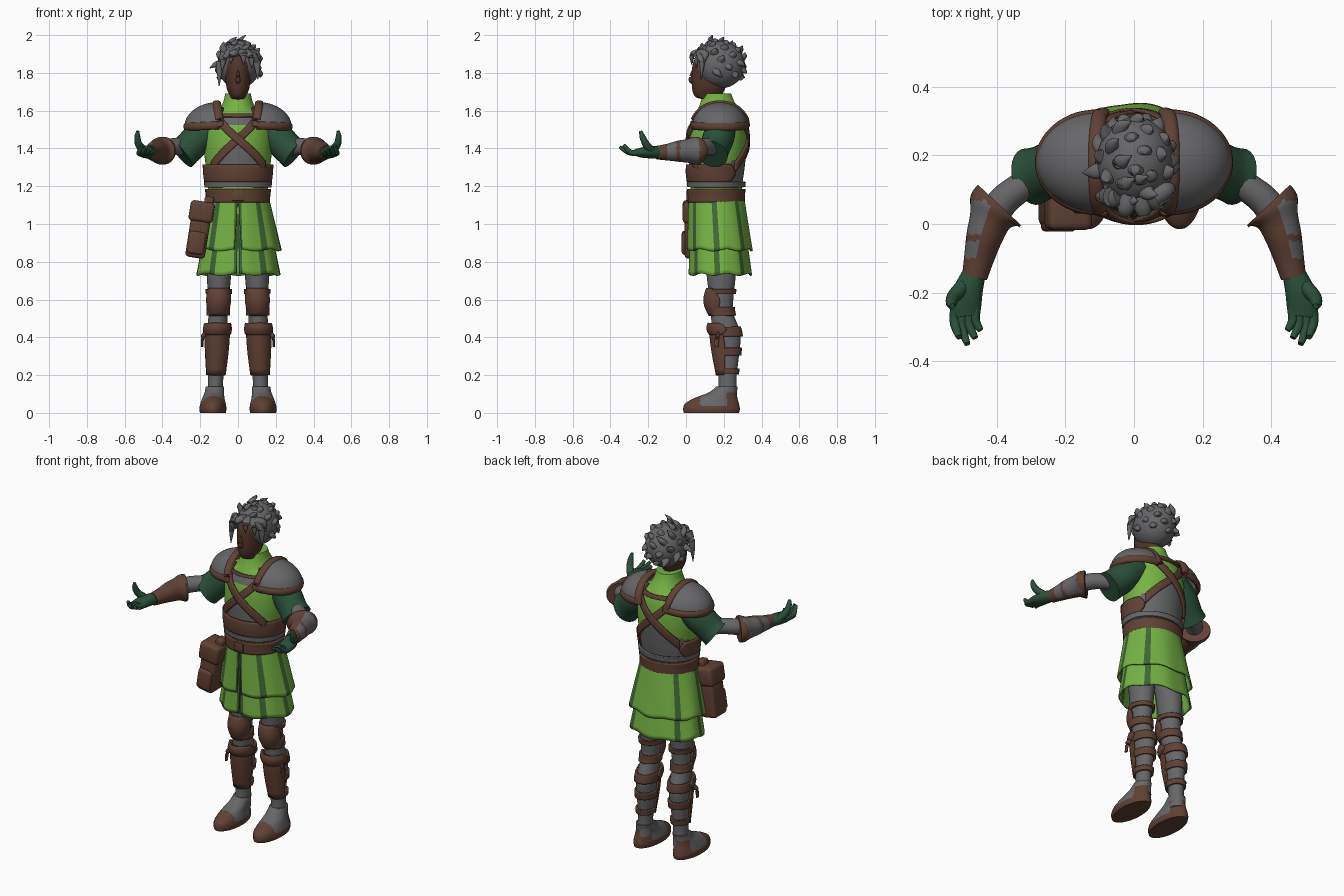
import bpy, bmesh, math, random
from mathutils import Vector as V, Matrix

if "Cube" in bpy.data.objects:
    bpy.data.objects.remove(bpy.data.objects["Cube"])
random.seed(4)
pi = math.pi

def mat(name, c):
    m = bpy.data.materials.new(name)
    m.diffuse_color = (*c, 1)
    m.use_nodes = True
    m.node_tree.nodes["Principled BSDF"].inputs["Base Color"].default_value = m.diffuse_color
    return m

GREY = mat("iron grey", (0.135, 0.135, 0.142))
BROWN = mat("leather brown", (0.118, 0.053, 0.034))
SKIN = mat("dark skin", (0.085, 0.035, 0.023))
GREEN = mat("light green", (0.18, 0.45, 0.058))
DARK = mat("dark green", (0.023, 0.08, 0.042))
STRIPE = mat("stripe green", (0.05, 0.14, 0.036))

def finish(name, bm, mats, rule=None, mirror=False, thick=0):
    bmesh.ops.recalc_face_normals(bm, faces=bm.faces)
    bm.normal_update()
    for f in bm.faces:
        f.smooth = True
        if rule:
            f.material_index = int(rule(f.calc_center_median(), f.normal))
    me = bpy.data.meshes.new(name)
    bm.to_mesh(me)
    bm.free()
    for m in mats:
        me.materials.append(m)
    me.set_sharp_from_angle(angle=math.radians(42))
    ob = bpy.data.objects.new(name, me)
    bpy.context.collection.objects.link(ob)
    if thick:
        s = ob.modifiers.new("thickness", 'SOLIDIFY')
        s.thickness, s.offset = thick, 0
    if mirror:
        ob.modifiers.new("mirror", 'MIRROR')
    return ob

def dense(st, k):
    """Smooth curve through stations (x, y, z, r1, r2)."""
    out = []
    for i in range(len(st) - 1):
        a, b, c, d = st[max(i-1, 0)], st[i], st[i+1], st[min(i+2, len(st)-1)]
        for j in range(k):
            t = j / k
            out.append([0.5*(2*q + (r-p)*t + (2*p-5*q+4*r-s)*t*t + (3*q-p-3*r+s)*t**3)
                        for p, q, r, s in zip(a, b, c, d)])
    return out + [list(st[-1])]

def sweep(name, st, mats, rule=None, mirror=False, n=24, k=5, flat=False):
    """Elliptical tube; flat keeps every ring horizontal."""
    d, bm, rings = dense(st, k), bmesh.new(), []
    for i, (x, y, z, r1, r2) in enumerate(d):
        u, w = V((1, 0, 0)), V((0, 1, 0))
        if not flat:
            t = (V(d[min(i+1, len(d)-1)][:3]) - V(d[max(i-1, 0)][:3])).normalized()
            u = t.cross(V((0, 0, 1)) if abs(t.z) < 0.95 else V((0, 1, 0))).normalized()
            w = u.cross(t)
        rings.append([bm.verts.new(V((x, y, z)) + u*r1*math.cos(2*pi*j/n) + w*r2*math.sin(2*pi*j/n))
                      for j in range(n)])
    for a, b in zip(rings, rings[1:]):
        for j in range(n):
            bm.faces.new((a[j], a[(j+1) % n], b[(j+1) % n], b[j]))
    bm.faces.new(rings[0])
    bm.faces.new(rings[-1])
    return finish(name, bm, mats, rule, mirror)

def patch(name, f, nu, nv, mats, thick, urule=None, mirror=False):
    """Thin plate over the surface f(u, v), u and v in 0..1; urule colours columns."""
    bm = bmesh.new()
    g = [[bm.verts.new(f(i/nu, j/nv)) for j in range(nv+1)] for i in range(nu+1)]
    for i in range(nu):
        for j in range(nv):
            fc = bm.faces.new((g[i][j], g[i+1][j], g[i+1][j+1], g[i][j+1]))
            if urule:
                fc.material_index = int(urule((i+.5)/nu))
    bmesh.ops.remove_doubles(bm, verts=bm.verts, dist=1e-5)
    return finish(name, bm, mats, None, mirror, thick)

def on(st, th, z, off=0):
    """Point on a flat-ringed body at angle th (0 = front) and height z."""
    d = sorted(dense(st, 6), key=lambda s: s[2])
    for a, b in zip(d, d[1:]):
        if z <= b[2]:
            break
    t = (z - a[2]) / (b[2] - a[2])
    x, y, _, r1, r2 = [p + (q-p)*t for p, q in zip(a, b)]
    return V((x + (r1+off)*math.sin(th), y - (r2+off)*math.cos(th), z))

def band(name, st, z0, z1, m, off=0.008, half=pi, bulge=0.0, centre=0.0, mirror=False, taper=0.0):
    def f(u, v):
        e = bulge * math.sin(pi*v) * math.cos((u-0.5)*pi)
        h = half * (1 - taper + taper*math.sin(pi*(.1 + .8*v)))
        return on(st, centre + (2*u-1)*h, z0 + (z1-z0)*v, off + e)
    return patch(name, f, 40, 8, [m], 0.012, None, mirror)

def box(name, c, size, rot, m, bevel=0.015):
    bm = bmesh.new()
    bmesh.ops.create_cube(bm, size=1)
    bmesh.ops.scale(bm, vec=size, verts=bm.verts)
    bmesh.ops.bevel(bm, geom=bm.edges[:], offset=bevel, segments=3, affect='EDGES', profile=0.5)
    bm.transform(Matrix.Translation(c) @ Matrix.Rotation(rot, 4, 'Y'))
    return finish(name, bm, [m])

# torso and tunic collar
TORSO = [(0, .16, 1.05, .15, .13), (0, .16, 1.15, .153, .135), (0, .16, 1.21, .162, .138),
         (0, .163, 1.28, .168, .145), (0, .167, 1.40, .18, .153), (0, .17, 1.50, .175, .148),
         (0, .175, 1.57, .145, .128), (0, .172, 1.61, .098, .108), (0, .167, 1.65, .077, .088),
         (0, .165, 1.69, .068, .074)]
def torso_rule(c, n):
    if c.y > .2:
        return 1.19 < c.z and (c.z < 1.32 or (c.z < 1.45 and abs(c.x) < (1.45-c.z)*1.25))
    return (1.2 < c.z < 1.43 and abs(c.x) < (1.45-c.z)*1.0 + .01) or \
           (1.525 < c.z < 1.575 and abs(c.x) < .085)
sweep("torso", TORSO, [GREEN, GREY], torso_rule, n=96, k=10, flat=True)
band("neck_trim", TORSO, 1.565, 1.582, BROWN, .006, .75)
band("neck_trim_back", TORSO, 1.565, 1.588, BROWN, .006, .9, centre=pi)
band("waist_wrap", TORSO, 1.222, 1.315, BROWN, .010, 2.25, .004, taper=.12)
band("waist_plate", TORSO, 1.195, 1.224, GREY, .011)
band("belt", TORSO, 1.115, 1.185, BROWN, .012)
box("belt_buckle", (0, .008, 1.15), (.06, .012, .055), 0, BROWN, .004)

# crossed straps, front and back
for base, side in ((0, "front"), (pi, "back")):
    for s in (-1, 1):
        patch("strap_" + side, lambda u, v: on(TORSO, base + s*(-.85 + 1.75*u),
              1.59 - .29*u + (v-.5)*.055, .009 + .003*s), 24, 4, [BROWN], .012)

# skirt, two tiers with striped cloth
def stripe(u):
    a = min(u, 1-u)*2*pi
    return any(abs(a - s) < .085 for s in (.68, 1.48, 2.35)) or a < .09
def tier(name, top, hem, slit0, slit1):
    def f(u, v):
        slit = slit0 + (slit1-slit0)*v
        th = min(max(2*pi*u, slit), 2*pi - slit)
        z, y, r1, r2 = [a + (b-a)*v for a, b in zip(top, hem)]
        w = 1 + .014*v*math.sin(9*th)
        return V((r1*w*math.sin(th), y - r2*w*math.cos(th), z + .006*v*math.cos(7*th)))
    patch(name, f, 180, 14, [GREEN, STRIPE], .009, stripe)
tier("skirt_upper", (1.145, .16, .158, .143), (.862, .18, .224, .168), .01, .08)
tier("skirt_lower", (1.05, .165, .155, .135), (.732, .182, .218, .163), .01, .03)

# head and nose
sweep("head", [(0, .165, 1.60, .05, .055), (0, .15, 1.655, .048, .062), (0, .118, 1.675, .042, .07),
               (0, .12, 1.72, .06, .088), (0, .128, 1.80, .069, .097), (0, .14, 1.86, .072, .1),
               (0, .15, 1.92, .05, .07)], [SKIN], n=40, k=6, flat=True)
sweep("nose", [(0, .044, 1.815, .006, .012), (0, .03, 1.775, .011, .014), (0, .028, 1.757, .013, .012),
               (0, .04, 1.745, .006, .006)], [SKIN], n=12)

# hair: cap plus swept locks
HC, HR = V((.005, .182, 1.843)), V((.113, .13, .125))
bm = bmesh.new()
bmesh.ops.create_uvsphere(bm, u_segments=40, v_segments=26, radius=1)
bmesh.ops.scale(bm, vec=HR, verts=bm.verts)
bmesh.ops.translate(bm, vec=HC, verts=bm.verts)
finish("hair_cap", bm, [GREY])
def lock(p, q, tip, r):
    sweep("hair_lock", [(*p, r, r*.8), (*q, r*.75, r*.55), (*tip, .002, .002)], [GREY], n=12, k=5)
for i in range(40):
    h = 1 - 1.6*(i+.5)/40
    a = i*2.39996
    s = math.sqrt(1-h*h)
    nrm = V((s*math.sin(a), -s*math.cos(a), h))
    p = HC + V([x*y for x, y in zip(nrm, HR)])*.9
    if p.y < .125 and p.z < 1.87:
        continue
    lift = V((.3, .15, .5)) if h > .1 else V((.1, .2, -.4))
    tan = (lift - nrm*lift.dot(nrm)) + V((random.uniform(-.3, .3), random.uniform(-.3, .3), 0))
    L = random.uniform(.03, .05)
    lock(p, p + nrm*L*.45 + tan*L*.5, p + nrm*L*.75 + tan*L*1.5, .026)
for x0, x1, z1 in ((-.045, -.085, 1.81), (-.07, -.1, 1.73), (-.01, -.04, 1.85), (.02, .03, 1.845),
                   (.045, .075, 1.825), (.07, .105, 1.765), (.06, .12, 1.85)):
    y1 = .025 + 5*x1*x1
    lock((x0, .08, 1.905), ((x0+x1)/2 + x1*.1, y1+.005, (1.91+z1)/2 + .02), (x1, y1, z1), .028)
lock((.02, .13, 1.94), (.015, .13, 1.975), (.042, .14, 2.0), .022)

# shoulder guards with rims
def guard(u, v):
    a, b = (u-.5)*pi, v*pi/2
    s = math.cos(b)
    return V((.10 + .178*math.sin(b), .18 + .142*s*math.sin(a), 1.515 + .125*s*math.cos(a)))
patch("shoulder_guard", guard, 28, 16, [GREY], .012, None, True)
sweep("shoulder_rim", [(.10 + .175*math.sin(t*pi/8), .18 - .142*math.cos(t*pi/8),
       1.523 - .008*math.sin(t*pi/8), .014, .022) for t in range(9)], [BROWN], mirror=True, n=12)
sweep("shoulder_inner_rim", [(.092 + .02*math.sin(t*pi/8), .18 - .147*math.cos(t*pi/8),
       1.515 + .127*math.sin(t*pi/8), .022, .013) for t in range(9)], [BROWN], mirror=True, n=12)

# arms: sleeve, forearm, bracer
sweep("sleeve", [(.13, .19, 1.52, .075, .075), (.2, .175, 1.465, .083, .085), (.265, .15, 1.40, .08, .083),
                 (.3, .138, 1.37, .085, .088)], [DARK], mirror=True)
sweep("forearm", [(.25, .16, 1.405, .045, .048), (.33, .108, 1.41, .043, .045), (.40, .04, 1.40, .045, .045),
                  (.455, -.12, 1.38, .034, .032)], [GREY], mirror=True)
def bracer_rule(c, n):
    return n.x > .25 and (-.03 < c.y < .07 or -.1 < c.y < -.05)
sweep("bracer", [(.392, .055, 1.388, .086, .073), (.405, .04, 1.388, .084, .073), (.42, .01, 1.387, .062, .063),
                 (.437, -.04, 1.385, .053, .056), (.452, -.1, 1.38, .044, .044),
                 (.465, -.155, 1.378, .037, .036)], [BROWN, GREY], bracer_rule, True, 32, 8)

# gloves, palms up
sweep("palm", [(.464, -.14, 1.378, .033, .032), (.482, -.19, 1.38, .042, .033), (.492, -.24, 1.378, .046, .026),
               (.49, -.27, 1.38, .038, .017)], [DARK], mirror=True, n=16)
sweep("thumb", [(.495, -.18, 1.385, .024, .024), (.525, -.21, 1.42, .02, .02), (.533, -.23, 1.46, .016, .016),
                (.53, -.24, 1.492, .008, .008)], [DARK], mirror=True, n=12)
for x0, x1, y1, z1 in ((.462, .447, -.31, 1.385), (.48, .463, -.332, 1.395), (.5, .486, -.35, 1.408),
                       (.52, .51, -.33, 1.418)):
    sweep("finger", [(x0, -.24, 1.378, .016, .017), (x0+.002, (y1-.25)/2, 1.378, .015, .015),
                     (x1, y1, z1, .009, .009)], [DARK], mirror=True, n=10)

# legs with wraps and plates
LEG = [(.085, .17, 1.0, .08, .085), (.1, .185, .75, .066, .078), (.102, .187, .62, .056, .065),
       (.105, .19, .53, .05, .06), (.11, .215, .42, .055, .073), (.113, .22, .30, .048, .06),
       (.118, .22, .18, .04, .047), (.122, .22, .07, .044, .052)]
sweep("leg", LEG, [GREY], mirror=True, n=32, flat=True)
for z0, z1 in ((.63, .655), (.515, .56), (.405, .455), (.305, .345), (.205, .235)):
    band("leg_wrap", LEG, z0, z1, BROWN, .006, mirror=True)
band("knee_guard", LEG, .515, .66, BROWN, .005, 1.45, .022, mirror=True, taper=.6)
band("shin_guard", LEG, .2, .47, BROWN, .008, 1.4, .008, mirror=True, taper=.2)
band("shin_guard_top", LEG, .415, .475, BROWN, .015, 1.6, .01, mirror=True, taper=.3)
sweep("leg_strap_end", [(.165, .18, .43, .01, .012), (.186, .165, .4, .008, .014), (.19, .16, .35, .006, .012)],
      [BROWN], mirror=True, n=10)

# shoes
def shoe_rule(c, n):
    return not (c.z < .035 or c.y < .075 or (c.y > .215 and c.z < .11))
sweep("shoe", [(.133, .135, 0, .068, .146), (.133, .135, .022, .072, .15), (.132, .138, .05, .067, .142),
               (.13, .16, .08, .058, .112), (.125, .195, .108, .052, .075), (.122, .218, .14, .048, .056)],
      [BROWN, GREY], shoe_rule, True, 64, 8, flat=True)

# hip pouch
tilt = math.radians(9)
box("pouch_body", (-.208, .055, .955), (.105, .125, .27), tilt, BROWN, .02)
box("pouch_flap", (-.192, .055, 1.065), (.13, .145, .11), tilt, BROWN, .02)
box("pouch_pocket", (-.22, .035, .90), (.09, .115, .12), tilt, BROWN, .015)
box("pouch_loop", (-.155, .06, 1.11), (.05, .06, .07), tilt, BROWN, .012)
